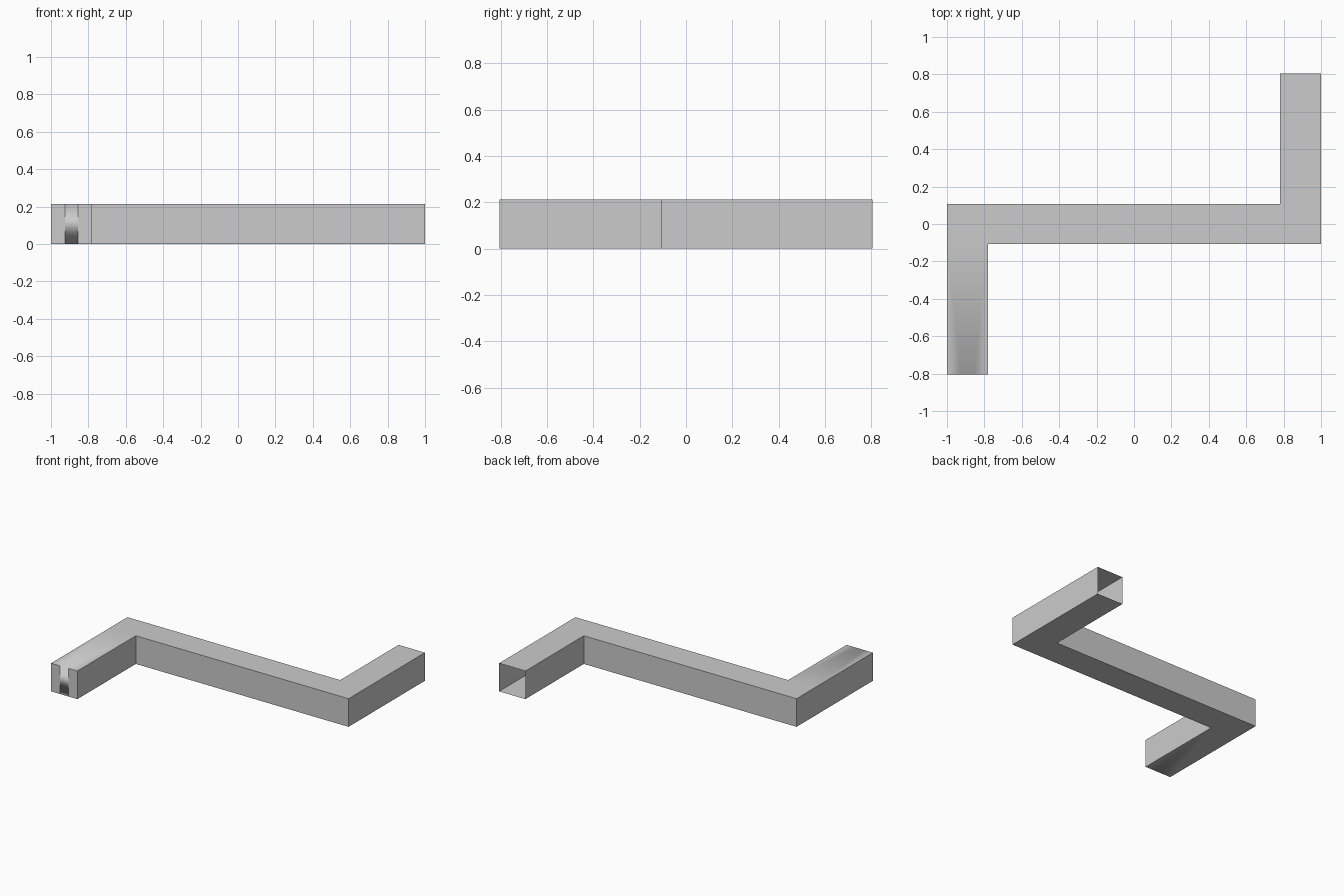
import bpy, bmesh

if "Cube" in bpy.data.objects:
    bpy.data.objects.remove(bpy.data.objects["Cube"])

H = 0.213      # bar height
L = 0.805      # half length in y
W = 0.107      # half width of the middle bar
X = 0.78       # inner side of the end legs

# Z-shaped outline, counter-clockwise from above; first three spans are the front end
outline = [(-1, -L), (-0.925, -L), (-0.855, -L), (-X, -L), (-X, -W),
           (1, -W), (1, L), (X, L), (X, W), (-1, W)]
OPEN_END = 6   # back end has no cap (thin hollow tube)
STRIP = 1      # softly shaded strip on the front end

bm = bmesh.new()
low = [bm.verts.new((x, y, 0)) for x, y in outline]
high = [bm.verts.new((x, y, H)) for x, y in outline]
n = len(outline)

# Side walls
for i in range(n):
    if i == OPEN_END:
        continue
    j = (i + 1) % n
    wall = bm.faces.new((low[i], low[j], high[j], high[i]))
    wall.smooth = i == STRIP

# Top and bottom, split into front leg, middle bar and back leg
for ring, flip in ((high, False), (low, True)):
    inner_left = bm.verts.new((-1, -W, ring[0].co.z))
    inner_right = bm.verts.new((1, W, ring[0].co.z))
    front_leg = [ring[0], ring[1], ring[2], ring[3], ring[4], inner_left]
    middle = [inner_left, ring[4], ring[5], inner_right, ring[8], ring[9]]
    back_leg = [ring[8], inner_right, ring[6], ring[7]]
    for k, loop in enumerate((front_leg, middle, back_leg)):
        face = bm.faces.new(loop[::-1] if flip else loop)
        face.smooth = k == 0

mesh = bpy.data.meshes.new("bent_bar")
bm.to_mesh(mesh)
bm.free()
bpy.context.collection.objects.link(bpy.data.objects.new("bent_bar", mesh))
